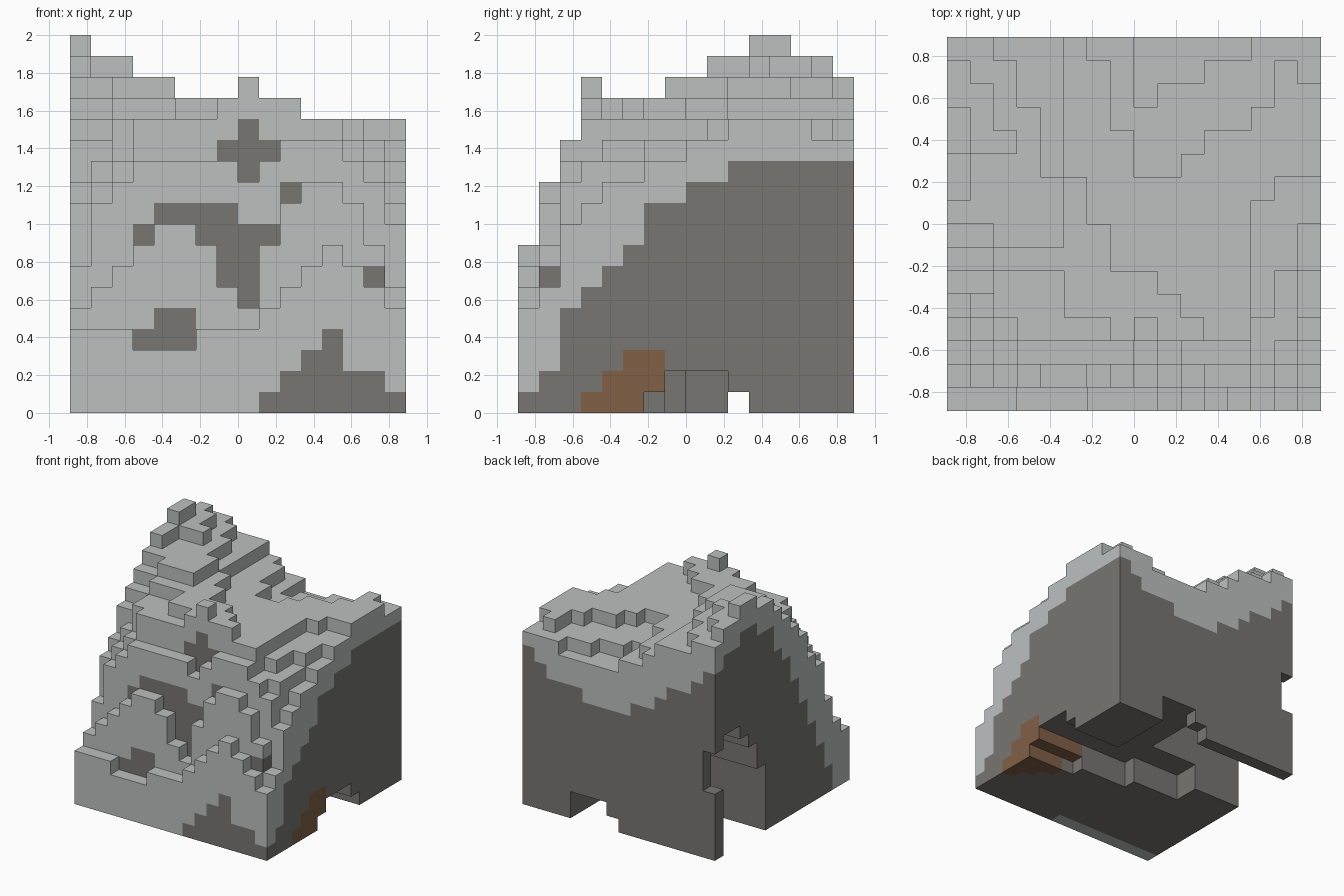
import bpy
import bmesh

SIZE, TALL = 16, 18          # cells across and cells high
CELL = 2 / TALL

if "Cube" in bpy.data.objects:
    bpy.data.objects.remove(bpy.data.objects["Cube"], do_unlink=True)


def make_material(name, colour):
    mat = bpy.data.materials.new(name)
    mat.use_nodes = True
    mat.diffuse_color = (*colour, 1)
    mat.node_tree.nodes["Principled BSDF"].inputs["Base Color"].default_value = (*colour, 1)
    return mat


materials = [
    make_material("pale surface rock", (0.51, 0.53, 0.53)),
    make_material("dark inner rock", (0.185, 0.18, 0.17)),
    make_material("brown earth", (0.22, 0.117, 0.062)),
]
PALE, DARK, BROWN = range(len(materials))

# Height of every column, starting as a flat plateau
height = {(i, j): 14 for i in range(SIZE) for j in range(SIZE)}


def fill(columns, rows, level):
    """Set a rectangle of columns (inclusive ranges) to one level."""
    for i in range(columns[0], columns[1] + 1):
        for j in range(rows[0], rows[1] + 1):
            height[i, j] = level


def sink(first_column, starts, level):
    """Lower the back of successive columns from a starting row onward."""
    for step, start in enumerate(starts):
        column = first_column + step
        fill((column, column), (start, SIZE - 1), level)


# High left shoulder, its lower back edge and the summit steps
fill((0, 4), (7, 15), 16)
sink(2, (15, 13, 10), 15)
fill((0, 1), (7, 7), 15)
fill((0, 0), (9, 14), 17)
fill((1, 1), (11, 13), 17)
fill((2, 2), (11, 11), 17)
fill((0, 0), (11, 12), 18)
fill((0, 0), (15, 15), 16)

# Rim behind the cliff, stepping diagonally down to the plateau
fill((2, 6), (6, 6), 15)
for column, last_row in zip(range(5, 11), (9, 7, 5, 5, 4, 3)):
    fill((column, column), (3, last_row), 15)
fill((0, 1), (6, 6), 14)
fill((0, 1), (5, 5), 13)
fill((1, 1), (4, 4), 12)
fill((0, 0), (4, 4), 11)

# Falling right edge
fill((13, 13), (4, 8), 13)
fill((14, 15), (6, 9), 13)
fill((14, 14), (4, 5), 12)
fill((15, 15), (6, 7), 12)
fill((15, 15), (4, 5), 11)

# Shallow hollow at the back
sink(6, (15, 12, 10, 10, 11, 12, 12, 13, 15, 14), 13)
sink(8, (13, 14, 14, 15, 15), 12)

# Front cliff, one ridge line per row of cells
ridges = (
    (4, 4, 4, 3, 3, 3, 4, 4, 4, 5, 6, 7, 8, 7, 6, 5),
    (5, 6, 7, 8, 9, 9, 8, 6, 5, 8, 10, 11, 11, 10, 8, 6),
    (7, 10, 11, 12, 12, 12, 12, 12, 11, 12, 13, 13, 13, 12, 11, 9),
    (10, 11, 12, 14, 14, 14, 14, 15, 16, 15, 15, 14, 14, 12, 12, 10),
)
for j, ridge in enumerate(ridges):
    for i, level in enumerate(ridge):
        height[i, j] = level

# Cave that runs under the block and opens on three sides
cave = set()


def carve(columns, rows, ceiling, floor=0):
    for i in range(columns[0], columns[1] + 1):
        for j in range(rows[0], rows[1] + 1):
            cave.update((i, j, k) for k in range(floor, ceiling))


carve((12, 15), (6, 10), 1)
carve((12, 15), (7, 9), 2)
carve((8, 11), (7, 14), 2)
carve((9, 11), (15, 15), 2)
carve((8, 8), (15, 15), 1)
carve((4, 7), (8, 9), 2)
for row, arch in zip(range(10, 15), (5, 7, 8, 9, 9)):
    for column in range(8):
        carve((column, column), (row, row), min(arch, 9 - column * 3 // 4))
carve((0, 0), (15, 15), 8, floor=5)

solid = {(i, j, k) for (i, j), top in height.items() for k in range(top)} - cave

# Top of the dark rock on the cut side walls
dark_right = (1, 2, 5, 6, 7, 8, 10, 10, 11, 11) + (12,) * 6
dark_left = (0, 0, 2, 4, 6, 8, 10, 12, 13, 15, 15, 16, 16, 15, 15, 14)
dark_back = (14, 13, 12, 12, 11, 10, 10, 9, 9, 9, 9, 10, 10, 10, 11, 12)

# Dark patches on the cliff: column spans, listed upward layer by layer
dark_front = (
    [(9, 15)], [(10, 14)], [(11, 12)], [(12, 12), (3, 5)], [(4, 5)], [(8, 8)],
    [(7, 8), (14, 14)], [(7, 8)], [(3, 3), (6, 9)], [(4, 7)], [(10, 10)],
    [(8, 8)], [(7, 9)], [(8, 8)],
)


def is_brown(i, j, k):
    band = ((3, 5), (4, 6), (5, 6))
    return k < len(band) and band[k][0] <= j <= band[k][1] and SIZE - i <= j - 2


def pick_material(cell, axis, sign):
    i, j, k = cell
    neighbour = list(cell)
    neighbour[axis] += sign
    if is_brown(i, j, k):
        return BROWN
    if tuple(neighbour) in cave:
        return DARK
    if axis == 2:
        return PALE if sign > 0 or (j == 0 and i < 9) else DARK
    if axis == 1 and sign < 0:
        spans = dark_front[k] if k < len(dark_front) else []
        return DARK if any(a <= i <= b for a, b in spans) else PALE
    if axis == 1:
        return DARK if j == SIZE - 1 and k < dark_back[i] else PALE
    if sign > 0 and i == SIZE - 1:
        return DARK if k < dark_right[j] else PALE
    if sign < 0 and i == 0:
        return DARK if k < dark_left[j] else PALE
    return DARK if cell == (14, 1, 6) else PALE


# Skin the solid cells with their exposed faces only
bm = bmesh.new()
corners = {}


def corner(point):
    if point not in corners:
        x, y, z = point
        corners[point] = bm.verts.new(
            ((x - SIZE / 2) * CELL, (y - SIZE / 2) * CELL, z * CELL))
    return corners[point]


for cell in sorted(solid):
    for axis in range(3):
        for sign in (-1, 1):
            neighbour = list(cell)
            neighbour[axis] += sign
            if tuple(neighbour) in solid:
                continue
            loop = []
            for u, v in ((0, 0), (1, 0), (1, 1), (0, 1)):
                point = list(cell)
                point[axis] += sign > 0
                point[(axis + 1) % 3] += u
                point[(axis + 2) % 3] += v
                loop.append(corner(tuple(point)))
            face = bm.faces.new(loop if sign > 0 else loop[::-1])
            face.material_index = pick_material(cell, axis, sign)

mesh = bpy.data.meshes.new("rock_terrain")
bm.to_mesh(mesh)
bm.free()
for mat in materials:
    mesh.materials.append(mat)
terrain = bpy.data.objects.new("rock_terrain", mesh)
bpy.context.collection.objects.link(terrain)
